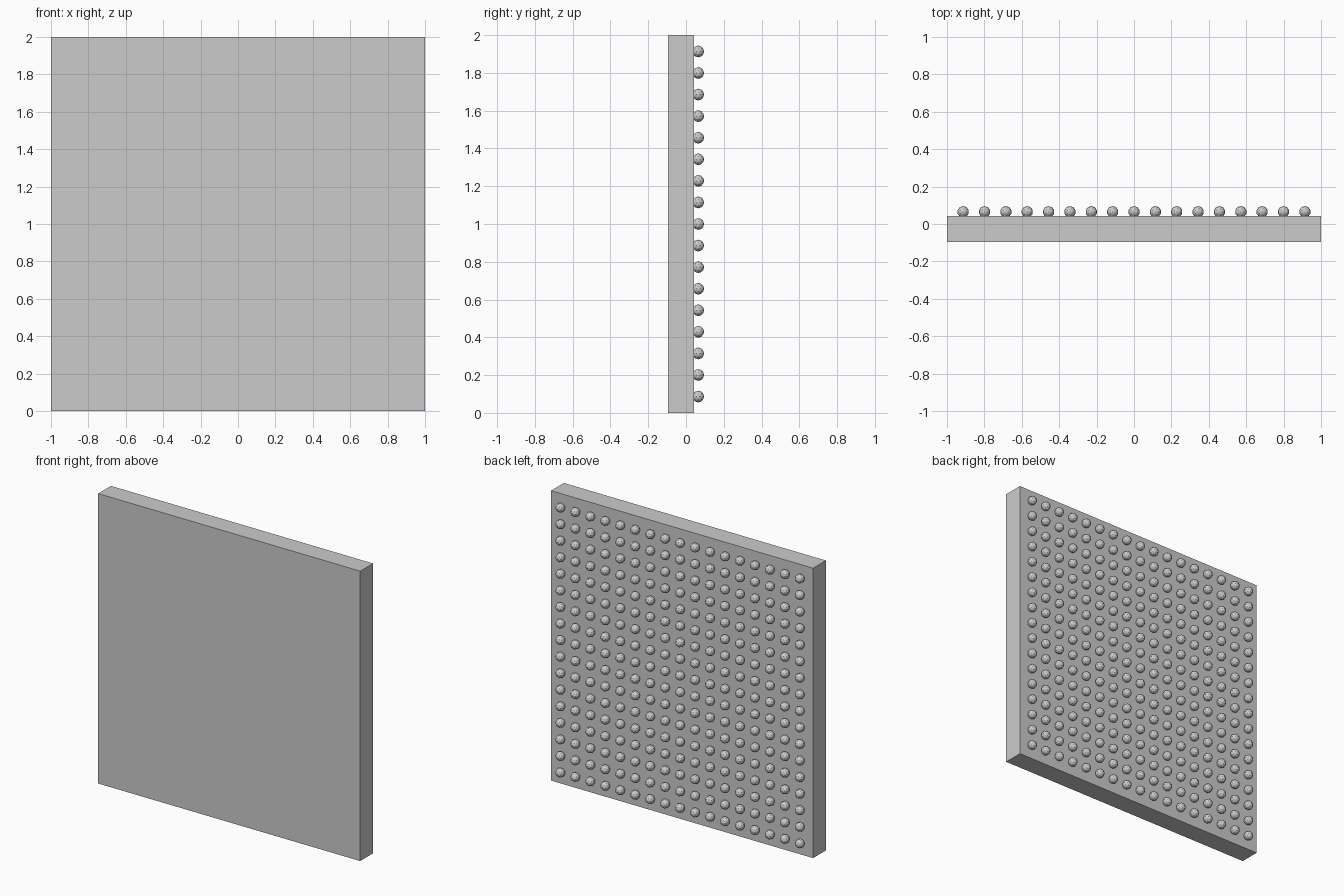
import bpy, bmesh
from mathutils import Matrix

if "Cube" in bpy.data.objects:
    bpy.data.objects.remove(bpy.data.objects["Cube"])

N = 17            # studs per side
STEP = 0.1142     # stud spacing
R = 0.031         # stud radius
Y_BACK = 0.096    # outermost stud surface
SLAB_Y = (-0.096, 0.043)


def make_object(name, bm):
    mesh = bpy.data.meshes.new(name)
    bm.to_mesh(mesh)
    bm.free()
    obj = bpy.data.objects.new(name, mesh)
    bpy.context.collection.objects.link(obj)
    return obj


# Flat square panel
bm = bmesh.new()
depth = SLAB_Y[1] - SLAB_Y[0]
bmesh.ops.create_cube(bm, size=1, matrix=Matrix.Translation((0, sum(SLAB_Y) / 2, 1))
                      @ Matrix.Diagonal((2, depth, 2, 1)))
make_object("panel", bm)

# Grid of faceted balls slightly sunk into the back face
bm = bmesh.new()
for i in range(N):
    for j in range(N):
        x = (i - (N - 1) / 2) * STEP
        z = 1 + (j - (N - 1) / 2) * STEP
        bmesh.ops.create_icosphere(bm, subdivisions=2, radius=R,
                                   matrix=Matrix.Translation((x, Y_BACK - R, z)))
make_object("back_studs", bm)
